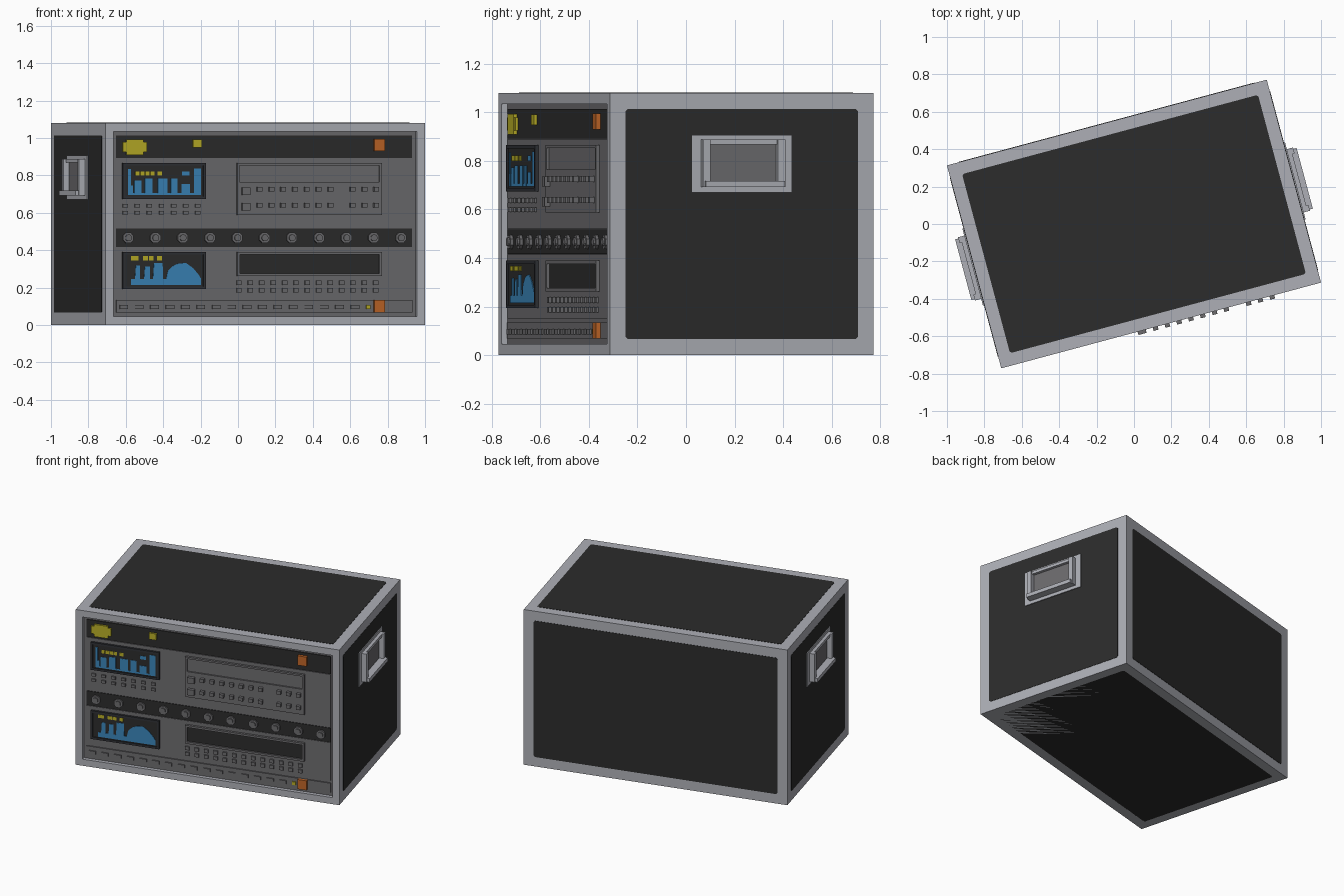
import bpy, bmesh, math
from mathutils import Matrix

if "Cube" in bpy.data.objects:
    bpy.data.objects.remove(bpy.data.objects["Cube"])

TURN = Matrix.Rotation(math.radians(15), 4, 'Z')   # whole case is turned on the floor
L, W, H = 0.885, 0.5615, 1.08                      # half length, half depth, height
EDGE = 0.066                                       # metal edging width
P = -W + 0.022                                     # front plane of the recessed rack


def colour(name, r, g, b):
    m = bpy.data.materials.new(name)
    m.diffuse_color = (r, g, b, 1)
    m.use_nodes = True
    m.node_tree.nodes["Principled BSDF"].inputs["Base Color"].default_value = m.diffuse_color
    return m


METAL = colour("light_metal", 0.42, 0.43, 0.47)
BLACK = colour("black_panel", 0.025, 0.025, 0.025)
GREY = colour("rack_grey", 0.15, 0.148, 0.155)
DARK = colour("dark_bezel", 0.028, 0.03, 0.036)
BLUE = colour("screen_blue", 0.042, 0.23, 0.48)
YELLOW = colour("yellow", 0.48, 0.42, 0.02)
ORANGE = colour("orange", 0.52, 0.13, 0.02)


def finish(name, bm, *mats):
    bmesh.ops.recalc_face_normals(bm, faces=bm.faces)
    me = bpy.data.meshes.new(name)
    bm.to_mesh(me)
    bm.free()
    for m in mats:
        me.materials.append(m)
    me.transform(TURN)
    ob = bpy.data.objects.new(name, me)
    bpy.context.collection.objects.link(ob)
    return ob


def add_box(bm, x0, x1, y0, y1, z0, z1):
    mat = Matrix.Translation(((x0 + x1) / 2, (y0 + y1) / 2, (z0 + z1) / 2)) @ \
        Matrix.Diagonal((x1 - x0, y1 - y0, z1 - z0, 1))
    return bmesh.ops.create_cube(bm, size=1, matrix=mat)["verts"]


def boxes(name, mat, *items):
    bm = bmesh.new()
    for b in items:
        add_box(bm, *b)
    return finish(name, bm, mat)


def front(x0, x1, z0, z1, depth, base=P):
    """Box standing out of the rack front by depth."""
    return (x0, x1, base - depth, base + 0.004, z0, z1)


def button_grid(name, mat, xs, zs, w, h, depth, base=P):
    boxes(name, mat, *[front(x - w / 2, x + w / 2, z - h / 2, z + h / 2, depth, base)
                       for x in xs for z in zs])


def tray(name, box, rim, sink, mat, mat_in):
    """Box whose front face is inset and pushed in."""
    bm = bmesh.new()
    add_box(bm, *box)
    bm.normal_update()
    f = min(bm.faces, key=lambda f: f.normal.y)
    bmesh.ops.inset_individual(bm, faces=[f], thickness=rim)
    ext = bmesh.ops.extrude_discrete_faces(bm, faces=[f])["faces"][0]
    bmesh.ops.translate(bm, verts=ext.verts, vec=(0, sink, 0))
    ext.material_index = 1
    return finish(name, bm, mat, mat_in)


def plate(name, hw, hh, mat, place):
    """Thin plate with clipped corners, placed by a matrix."""
    c = 0.01
    pts = []
    for sx, sy, flip in ((1, 1, 0), (-1, 1, 1), (-1, -1, 0), (1, -1, 1)):
        pair = [(sx * hw, sy * (hh - c)), (sx * (hw - c), sy * hh)]
        pts += pair[::-1] if flip else pair
    bm = bmesh.new()
    f = bm.faces.new([bm.verts.new((x, y, -0.004)) for x, y in pts])
    ext = bmesh.ops.extrude_face_region(bm, geom=[f])["geom"]
    bmesh.ops.translate(bm, verts=[v for v in ext if isinstance(v, bmesh.types.BMVert)],
                        vec=(0, 0, 0.006))
    bm.transform(place)
    finish(name, bm, mat)


def steps(start, pitch, n):
    return [start + pitch * i for i in range(n)]


# case shell with recessed front
tray("case_shell", (-L, L, -W, W, 0, H), EDGE - 0.002, 0.026, METAL, GREY)

# black cover panels
T, R = Matrix.Translation, Matrix.Rotation
hw, hd, hh = L - EDGE, W - EDGE, H / 2 - EDGE
plate("top_panel", hw, hd, BLACK, T((0, 0, H)))
plate("bottom_panel", hw, hd, BLACK, T((0, 0, 0.002)) @ R(math.pi, 4, 'X'))
plate("back_panel", hw, hh, BLACK, T((0, W, H / 2)) @ R(-math.pi / 2, 4, 'X'))
for s, side in ((1, "right"), (-1, "left")):
    plate(side + "_panel", hh, hd, BLACK, T((s * L, 0, H / 2)) @ R(s * math.pi / 2, 4, 'Y'))

    # side handle: plate, grey dish, raised frame and deeper bottom grip
    def out(a, b, y0, y1, z0, z1):
        return (min(s * a, s * b), max(s * a, s * b), y0, y1, z0, z1)
    boxes(side + "_handle_plate", METAL, out(L - 0.01, L + 0.008, -0.213, 0.213, 0.67, 0.907))
    boxes(side + "_handle_dish", GREY, out(L, L + 0.011, -0.15, 0.15, 0.71, 0.872))
    boxes(side + "_handle_frame", METAL,
          out(L, L + 0.042, -0.175, -0.143, 0.692, 0.888),
          out(L, L + 0.042, 0.143, 0.175, 0.692, 0.888),
          out(L, L + 0.030, -0.143, 0.143, 0.868, 0.888),
          out(L, L + 0.060, -0.168, 0.168, 0.692, 0.718))

# rack fascia strips
boxes("top_strip", BLACK, front(-hw, hw, 0.893, 1.014, 0.002))
boxes("upper_fascia", GREY, front(-hw, hw, 0.519, 0.890, 0.002))
boxes("knob_strip", BLACK, front(-hw, hw, 0.417, 0.517, 0.002))
boxes("lower_fascia", GREY, front(-hw, hw, 0.150, 0.415, 0.002))
boxes("bottom_strip", GREY, front(-hw, hw, 0.068, 0.134, 0.004))

# badges and coloured switches
boxes("yellow_badge", YELLOW, front(-0.785, -0.652, 0.925, 0.978, 0.013),
      front(-0.765, -0.672, 0.908, 0.993, 0.016))
boxes("yellow_switch", YELLOW, front(-0.397, -0.348, 0.948, 0.992, 0.016))
boxes("orange_switches", ORANGE, front(0.604, 0.664, 0.930, 0.995, 0.022),
      front(0.604, 0.664, 0.068, 0.134, 0.022))
boxes("yellow_lamp", YELLOW, front(0.564, 0.586, 0.086, 0.108, 0.012))

# displays
tray("upper_display", front(-0.787, -0.327, 0.674, 0.866, 0.017), 0.02, 0.007, DARK, BLACK)
tray("lower_display", front(-0.787, -0.327, 0.193, 0.390, 0.017), 0.02, 0.007, DARK, BLACK)
S = P - 0.010
boxes("upper_display_bars", BLUE, *[front(a, b, 0.695, t, 0.003, S) for a, b, t in (
    (-0.757, -0.741, 0.835), (-0.741, -0.728, 0.745), (-0.722, -0.682, 0.772),
    (-0.664, -0.620, 0.782), (-0.592, -0.537, 0.782), (-0.520, -0.482, 0.782),
    (-0.460, -0.414, 0.754), (-0.392, -0.354, 0.838))],
    front(-0.757, -0.354, 0.695, 0.706, 0.0025, S), front(-0.458, -0.416, 0.799, 0.822, 0.003, S))
boxes("upper_display_marks", YELLOW,
      *[front(x, x + 0.022, 0.799, 0.822, 0.003, S) for x in steps(-0.716, 0.0275, 4)],
      front(-0.594, -0.568, 0.799, 0.822, 0.003, S))
boxes("lower_display_marks", YELLOW,
      *[front(a, b, 0.346, 0.368, 0.003, S) for a, b in
        ((-0.74, -0.698), (-0.674, -0.646), (-0.641, -0.615), (-0.596, -0.570))])

# blue skyline graph on the lower display
bm = bmesh.new()
skyline = [(-.740, .214), (-.740, .246), (-.718, .246), (-.713, .318), (-.690, .318), (-.690, .246),
           (-.668, .246), (-.663, .314), (-.635, .314), (-.635, .246), (-.618, .246), (-.613, .332),
           (-.565, .332), (-.563, .246), (-.546, .246), (-.535, .290), (-.508, .316), (-.480, .328),
           (-.436, .332), (-.397, .305), (-.364, .267), (-.354, .250), (-.354, .214)]
f = bm.faces.new([bm.verts.new((x, S - 0.003, z)) for x, z in skyline])
ext = bmesh.ops.extrude_face_region(bm, geom=[f])["geom"]
bmesh.ops.translate(bm, verts=[v for v in ext if isinstance(v, bmesh.types.BMVert)], vec=(0, 0.004, 0))
finish("lower_display_graph", bm, BLUE)

# control plates on the right
tray("upper_slot", front(-0.153, 0.647, 0.752, 0.866, 0.018), 0.018, 0.010, GREY, GREY)
boxes("upper_control_plate", GREY, front(-0.153, 0.647, 0.588, 0.752, 0.018))
tray("lower_slot", front(-0.153, 0.647, 0.262, 0.390, 0.018), 0.020, 0.012, GREY, BLACK)

# buttons
Q = P - 0.018
button_grid("control_buttons", GREY, steps(-0.033, 0.0653, 7) + steps(0.482, 0.0653, 3),
            (0.725, 0.639), 0.027, 0.024, 0.022, Q)
button_grid("square_buttons", GREY, (-0.108,), (0.715, 0.632), 0.045, 0.040, 0.022, Q)
button_grid("display_buttons", GREY, steps(-0.771, 0.067, 7), (0.637, 0.599), 0.027, 0.019, 0.012)
button_grid("lower_buttons", GREY, steps(-0.141, 0.0631, 13), (0.227, 0.187), 0.027, 0.024, 0.012)
button_grid("bottom_keys", GREY, steps(-0.779, 0.0853, 16), (0.096,), 0.046, 0.022, 0.012)

# knobs: octagonal skirt with a round cap
bm = bmesh.new()
for x in steps(-0.755, 0.151, 11):
    for n, r, d in ((8, 0.031, 0.014), (12, 0.018, 0.022)):
        bmesh.ops.create_cone(bm, cap_ends=True, segments=n, radius1=r, radius2=r, depth=d,
                              matrix=T((x, P - d / 2, 0.466)) @ R(math.pi / 2, 4, 'X')
                              @ R(math.pi / n, 4, 'Z'))
finish("knobs", bm, GREY)
